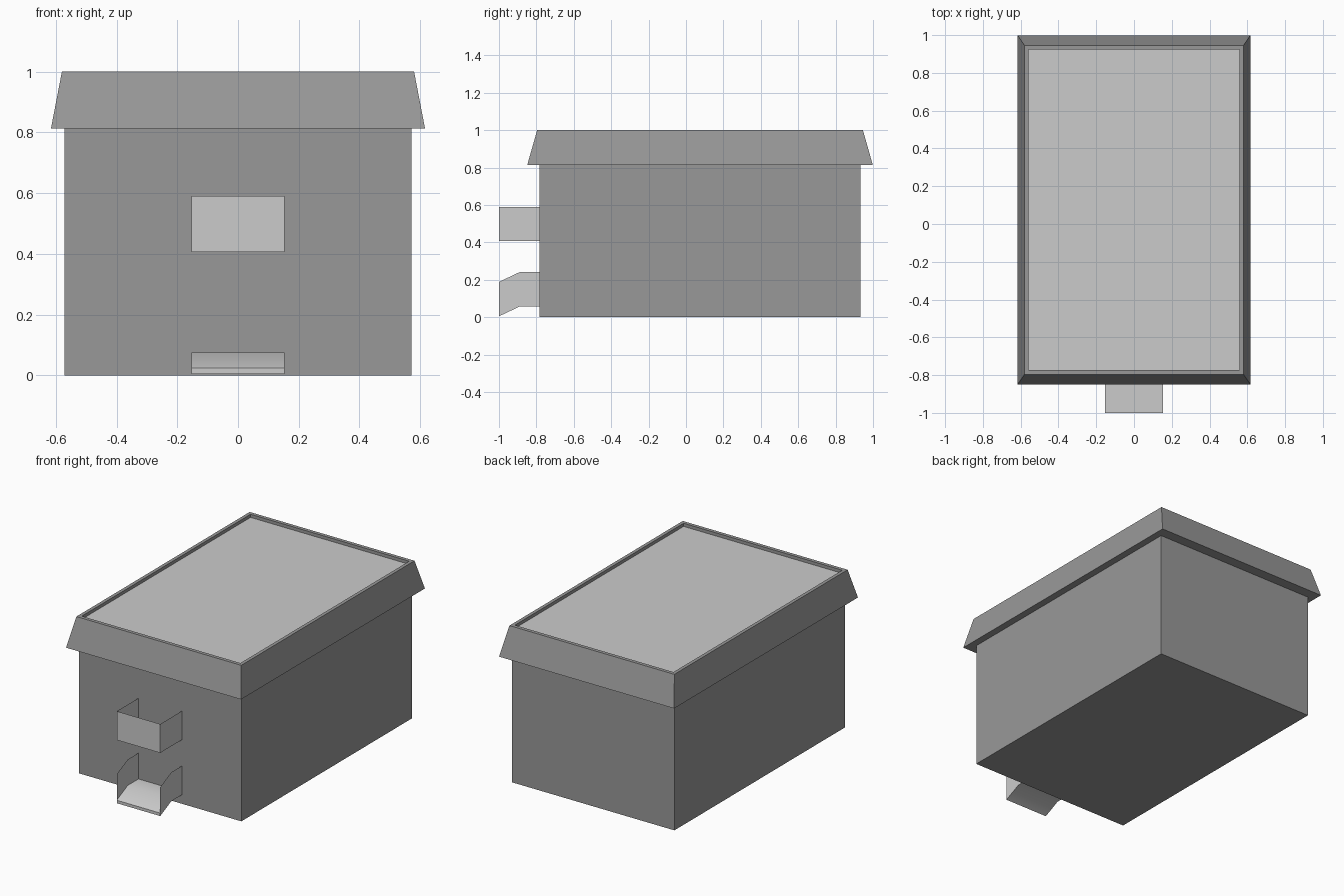
import bpy, bmesh, math

if "Cube" in bpy.data.objects:
    bpy.data.objects.remove(bpy.data.objects["Cube"])

CY = 0.075      # centre of the cabinet along y
FRONT = -1.0    # front edge of the trays
WALL = -0.782   # front wall of the cabinet
HW = 0.153      # half width of the trays

dark = bpy.data.materials.new("dark_grey")
dark.diffuse_color = (0.316, 0.316, 0.316, 1)
dark.use_nodes = True
dark.node_tree.nodes["Principled BSDF"].inputs["Base Color"].default_value = dark.diffuse_color


def finish(name, bm, material=None):
    mesh = bpy.data.meshes.new(name)
    bmesh.ops.recalc_face_normals(bm, faces=bm.faces)
    bm.to_mesh(mesh)
    bm.free()
    if material:
        mesh.materials.append(material)
    ob = bpy.data.objects.new(name, mesh)
    bpy.context.collection.objects.link(ob)
    return ob


def loft(name, rings, cap_start=False):
    """Stack of rectangles (half x, half y, z) joined by walls."""
    bm = bmesh.new()
    loops = [[bm.verts.new((sx * hx, CY + sy * hy, z))
              for sx, sy in ((-1, -1), (1, -1), (1, 1), (-1, 1))]
             for hx, hy, z in rings]
    for a, b in zip(loops, loops[1:]):
        for i in range(4):
            j = (i + 1) % 4
            bm.faces.new((a[i], a[j], b[j], b[i]))
    if cap_start:
        bm.faces.new(loops[0][::-1])
    return finish(name, bm, dark)


def slab(name, path, thickness):
    """Floor plate following a (y, z) path across the tray width."""
    outline = path + [(y, z + thickness) for y, z in reversed(path)]
    bm = bmesh.new()
    face = bm.faces.new([bm.verts.new((-HW, y, z)) for y, z in outline])
    ext = bmesh.ops.extrude_face_region(bm, geom=[face], use_keep_orig=True)
    verts = [g for g in ext["geom"] if isinstance(g, bmesh.types.BMVert)]
    bmesh.ops.translate(bm, verts=verts, vec=(2 * HW, 0, 0))
    ob = finish(name, bm)
    # Soften the bend in the floor, keep the other edges sharp
    ob.data.shade_smooth()
    ob.data.set_sharp_from_angle(angle=math.radians(30))


def sheet(name, points):
    bm = bmesh.new()
    bm.faces.new([bm.verts.new(p) for p in points])
    return finish(name, bm)


def tray(name, path, height, thickness=0.019):
    """Floor plate with a thin sheet on each side."""
    slab(name + "_floor", path, thickness)
    profile = path + [(y, z + height) for y, z in reversed(path)]
    for side, x in (("left", -HW), ("right", HW)):
        sheet(f"{name}_{side}_side", [(x, y, z) for y, z in profile])


# Cabinet body
loft("body", [(0.571, 0.857, 0), (0.571, 0.857, 0.813)], cap_start=True)

# Sloped roof skirt with a raised rim
loft("roof_skirt", [(0.571, 0.857, 0.813), (0.616, 0.924, 0.813),
                    (0.58, 0.871, 1.0), (0.558, 0.848, 1.0),
                    (0.558, 0.848, 0.98)])

# Recessed top panel
sheet("top_panel", [(sx * 0.558, CY + sy * 0.848, 0.98)
                    for sx, sy in ((-1, -1), (1, -1), (1, 1), (-1, 1))])

# Upper tray, closed at the front
tray("upper_tray", [(FRONT, 0.407), (WALL, 0.407)], 0.183)
sheet("upper_tray_front", [(-HW, FRONT, 0.407), (HW, FRONT, 0.407),
                           (HW, FRONT, 0.59), (-HW, FRONT, 0.59)])

# Lower chute, bent down towards the open front
tray("lower_chute", [(FRONT, 0.005), (-0.89, 0.057), (WALL, 0.057)], 0.184)
